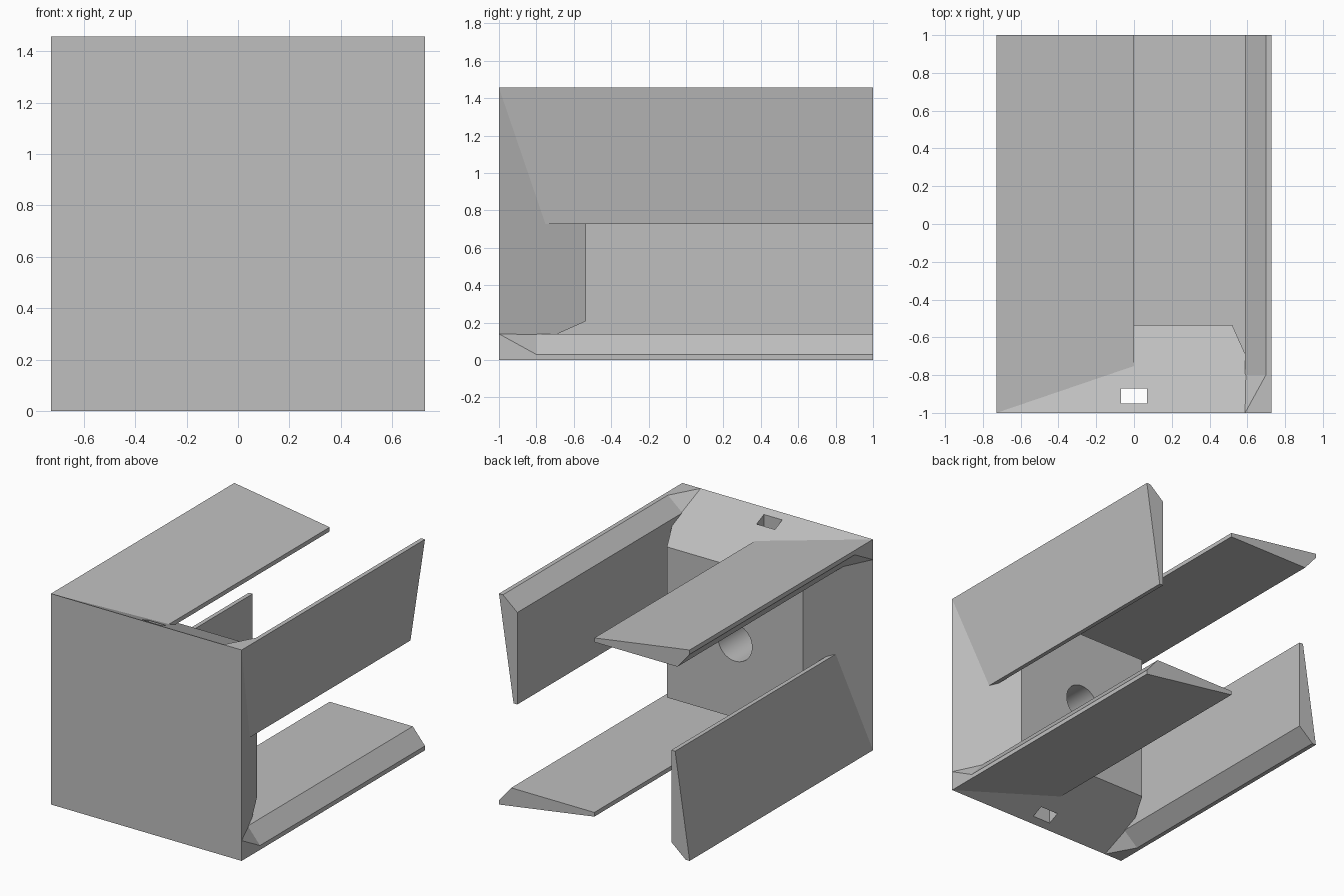
import bpy, bmesh, math
from mathutils import Matrix, Vector

if "Cube" in bpy.data.objects:
    bpy.data.objects.remove(bpy.data.objects["Cube"], do_unlink=True)

H = 0.728                      # half width of the square front
CENTRE = Vector((0, 0, H))

grey = bpy.data.materials.new("plain grey")
grey.use_nodes = True
grey.diffuse_color = (0.52, 0.52, 0.52, 1)
grey.node_tree.nodes["Principled BSDF"].inputs["Base Color"].default_value = grey.diffuse_color


def new_object(name, bm):
    mesh = bpy.data.meshes.new(name)
    bmesh.ops.recalc_face_normals(bm, faces=bm.faces)
    bm.to_mesh(mesh)
    bm.free()
    obj = bpy.data.objects.new(name, mesh)
    bpy.context.collection.objects.link(obj)
    mesh.materials.append(grey)
    return obj


def hull(name, points, turn=0):
    """Convex solid around the points, turned about the central axis."""
    rot = Matrix.Rotation(turn, 3, "Y")
    bm = bmesh.new()
    for p in points:
        bm.verts.new(rot @ Vector(p) + CENTRE)
    bmesh.ops.convex_hull(bm, input=bm.verts)
    bmesh.ops.dissolve_limit(bm, angle_limit=0.005, verts=bm.verts, edges=bm.edges)
    return new_object(name, bm)


def cut(obj, cutter):
    mod = obj.modifiers.new("cut", "BOOLEAN")
    mod.operation = "DIFFERENCE"
    mod.solver = "EXACT"
    mod.object = cutter
    bpy.context.view_layer.objects.active = obj
    bpy.ops.object.modifier_apply(modifier=mod.name)


def square(half, y):
    return [(sx * half, y, sz * half) for sx in (-1, 1) for sz in (-1, 1)]


# Cutters: vertical pin slot and round shaft bore
slot = hull("slot_cutter", [(x, y, z) for x in (-0.07, 0.07)
                            for y in (-0.95, -0.87) for z in (-1, 1)])
bm = bmesh.new()
bmesh.ops.create_cone(bm, cap_ends=True, segments=48, radius1=0.13, radius2=0.13, depth=0.7,
                      matrix=Matrix.Translation((0, -0.52, H)) @ Matrix.Rotation(math.pi / 2, 4, "X"))
bore = new_object("bore_cutter", bm)

# Tapered hub behind the square front
hub = hull("hub", square(H, -1) + square(0.52, -0.535))
cut(hub, slot)
cut(hub, bore)

# Blade section (x, z), relative to the central axis
outer, lip, inner = (-H, H), (-H, H - 0.03), (-0.635, H - 0.14)
tip_top, tip_low = (0, H - 0.111), (0, H - 0.14)
section = [outer, lip, inner, tip_low, tip_top]
heel = (-H, -1, H - 0.14)

# Four blades with corner gussets, turned around the axis
for i, side in enumerate(("top", "left", "bottom", "right")):
    turn = -i * math.pi / 2 if side in ("top", "bottom") else (i + 2) * -math.pi / 2
    turn = {"top": 0, "right": 1, "bottom": 2, "left": 3}[side] * math.pi / 2
    blade = hull(side + "_blade", [(x, y, z) for x, z in section for y in (-1, 1)], turn)
    gusset = [heel] + [(x, y, z) for x, z in (lip, inner) for y in (-1, -0.8)]
    hull(side + "_gusset", gusset, turn)
    if side in ("top", "bottom"):
        cut(blade, slot)

for cutter in (slot, bore):
    cutter.hide_render = True
    cutter.hide_set(True)

# Smooth the bore wall only
bpy.ops.object.select_all(action="DESELECT")
hub.select_set(True)
bpy.context.view_layer.objects.active = hub
bpy.ops.object.shade_smooth_by_angle(angle=math.radians(20))
